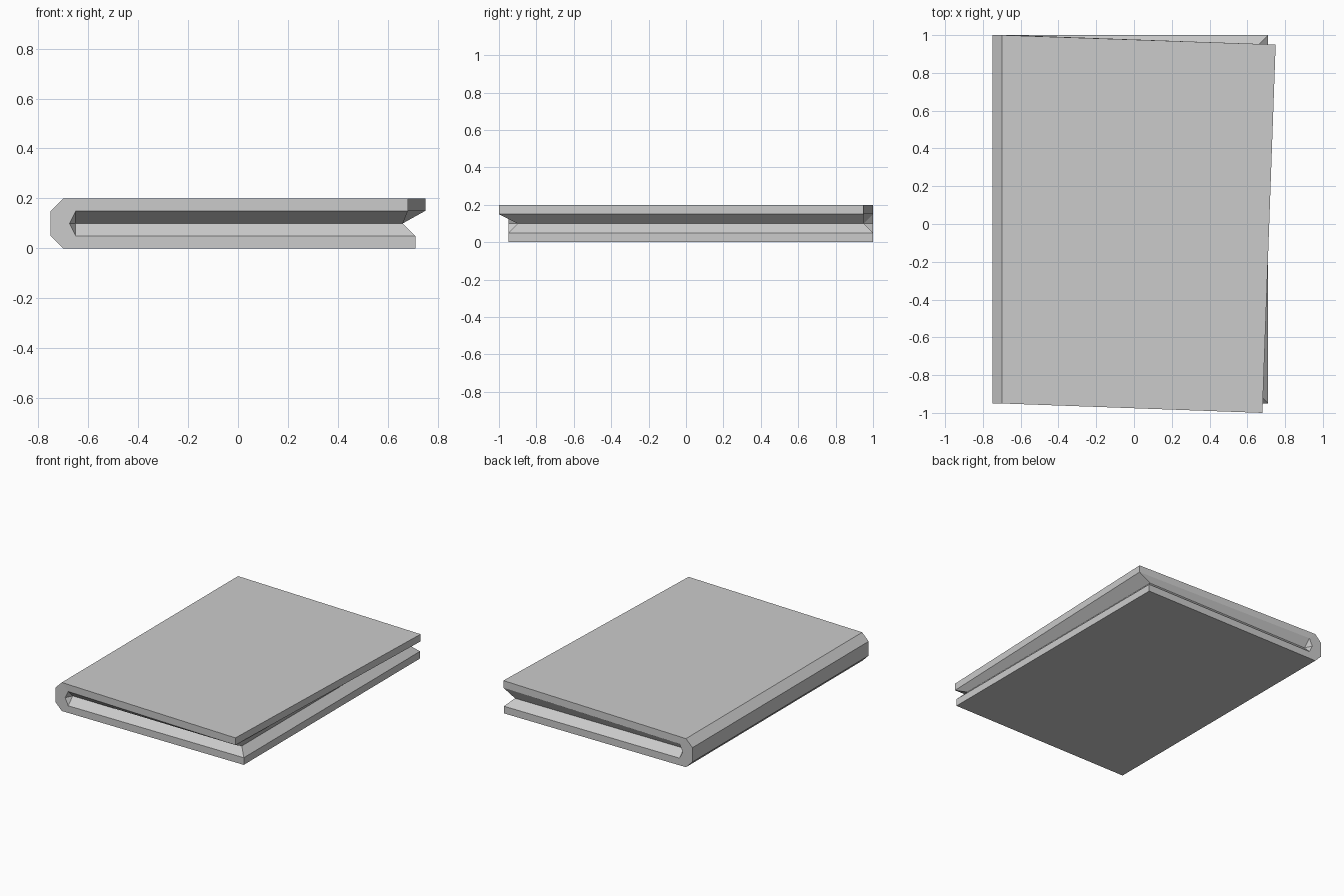
import bpy, bmesh

if "Cube" in bpy.data.objects:
    bpy.data.objects.remove(bpy.data.objects["Cube"])

bm = bmesh.new()


def end_section(y, inset, tip_x, tip_y):
    """Cross-section vertices of one end of the book."""
    pts = {
        # spine, outside
        "s0": (-0.70, y, 0.00), "s1": (-0.75, y, 0.05),
        "s2": (-0.75, y, 0.15), "s3": (-0.70, y, 0.20),
        # skewed upper cover, free edge
        "u1": (tip_x, tip_y, 0.20), "u0": (tip_x, tip_y, 0.15),
        # recessed page line
        "p1": (0.66, y + inset, 0.10), "p0": (-0.65, y + inset, 0.10),
        # lower cover, free edge
        "l1": (0.71, y, 0.05), "l0": (0.71, y, 0.00),
        # inside of the spine
        "a": (-0.65, y, 0.05), "m": (-0.675, y, 0.10), "b": (-0.65, y, 0.15),
    }
    return {k: bm.verts.new(p) for k, p in pts.items()}


front = end_section(-0.95, 0.05, 0.68, -1.0)
back = end_section(1.0, -0.05, 0.75, 0.95)

# Long faces: spine, covers and page edge, running front to back
loop = ["s0", "s1", "s2", "s3", "u1", "u0", "p1", "l1", "l0"]
for i, k in enumerate(loop):
    n = loop[(i + 1) % len(loop)]
    bm.faces.new((front[k], front[n], back[n], back[k]))

# End faces: C-shaped cover edge plus the V groove of the pages
ends = [
    ("s0", "l0", "l1", "a"), ("s0", "a", "m", "s1"), ("s1", "m", "s2"),
    ("s2", "m", "b", "s3"), ("s3", "b", "u0", "u1"),
    ("a", "l1", "p1", "p0"), ("p0", "p1", "u0", "b"),
    ("a", "p0", "m"), ("m", "p0", "b"),
]
for end in (front, back):
    for f in ends:
        bm.faces.new([end[k] for k in f])

bmesh.ops.recalc_face_normals(bm, faces=bm.faces[:])
mesh = bpy.data.meshes.new("closed_book")
bm.to_mesh(mesh)
bm.free()
book = bpy.data.objects.new("closed_book", mesh)
bpy.context.collection.objects.link(book)
